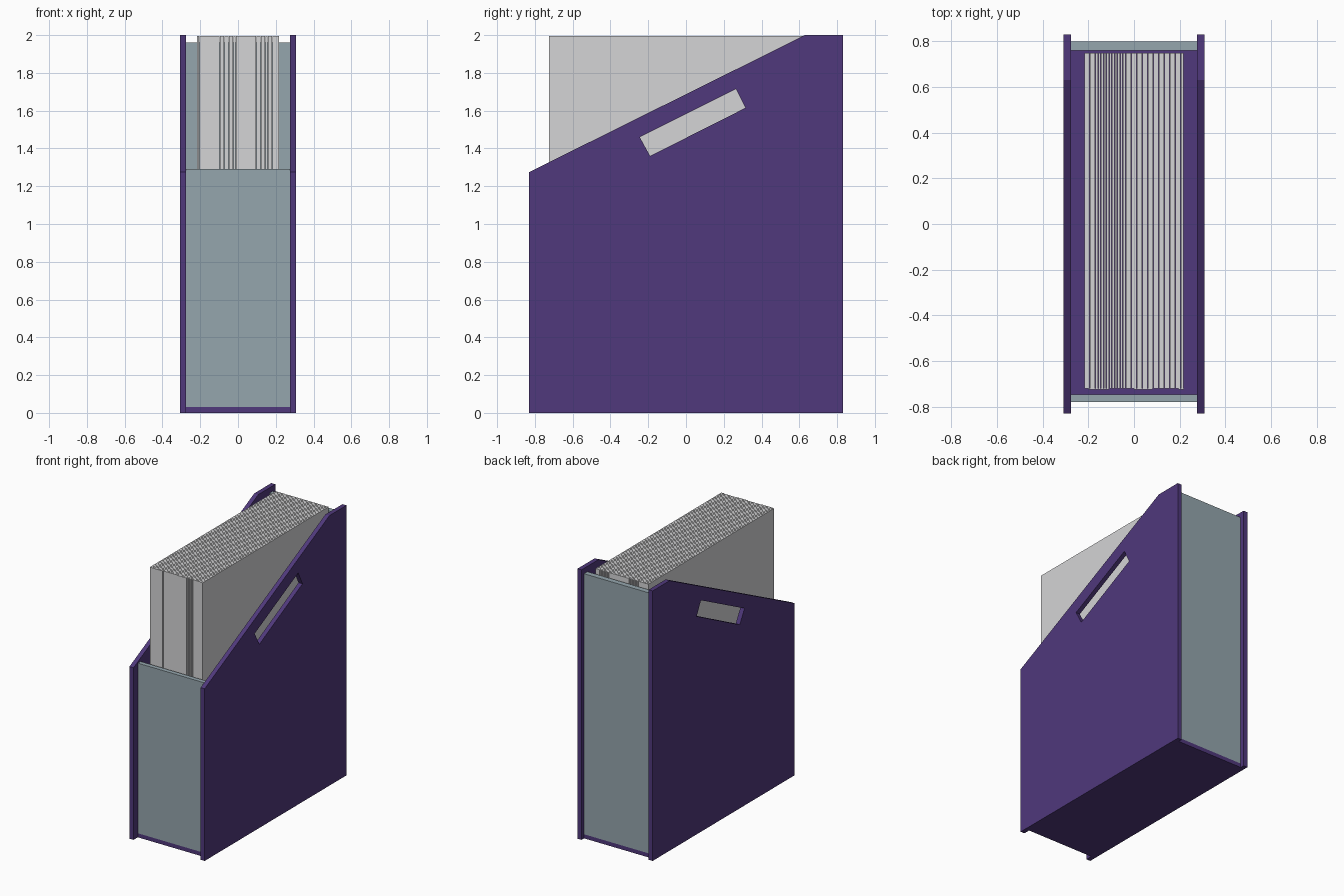
import bpy, bmesh
from mathutils import Vector

if "Cube" in bpy.data.objects:
    bpy.data.objects.remove(bpy.data.objects["Cube"])


def material(name, rgb):
    m = bpy.data.materials.new(name)
    m.diffuse_color = (*rgb, 1)
    m.use_nodes = True
    m.node_tree.nodes["Principled BSDF"].inputs["Base Color"].default_value = m.diffuse_color
    return m


purple = material("purple board", (0.08, 0.04, 0.20))
teal = material("grey teal board", (0.30, 0.38, 0.42))
paper = material("pale paper", (0.66, 0.66, 0.67))


def finish(name, bm, mat):
    bmesh.ops.recalc_face_normals(bm, faces=bm.faces)
    me = bpy.data.meshes.new(name)
    bm.to_mesh(me)
    bm.free()
    me.materials.append(mat)
    ob = bpy.data.objects.new(name, me)
    bpy.context.collection.objects.link(ob)
    return ob


def add_box(bm, x0, x1, y0, y1, z0, z1):
    lo, hi = Vector((x0, y0, z0)), Vector((x1, y1, z1))
    for v in bmesh.ops.create_cube(bm, size=1)["verts"]:
        v.co = (lo + hi) / 2 + v.co * (hi - lo)


def box(name, mat, *dims):
    bm = bmesh.new()
    add_box(bm, *dims)
    return finish(name, bm, mat)


# Side panels: sloped outline with a slanted hand slot
outline = [(-0.83, 0), (0.83, 0), (0.83, 2), (0.63, 2), (-0.83, 1.275)]
slot = [(-0.245, 1.46), (-0.19, 1.36), (0.315, 1.615), (0.265, 1.715)]


def side_panel(name, x0, x1):
    bm = bmesh.new()
    edges = []
    for loop in (outline, slot):
        vs = [bm.verts.new((x0, y, z)) for y, z in loop]
        edges += [bm.edges.new((vs[i - 1], vs[i])) for i in range(len(vs))]
    bmesh.ops.triangle_fill(bm, edges=edges, use_beauty=True, normal=(1, 0, 0))
    ext = bmesh.ops.extrude_face_region(bm, geom=bm.faces[:], use_keep_orig=True)
    moved = [g for g in ext["geom"] if isinstance(g, bmesh.types.BMVert)]
    bmesh.ops.translate(bm, verts=moved, vec=(x1 - x0, 0, 0))
    return finish(name, bm, purple)


side_panel("right_side_panel", 0.275, 0.308)
side_panel("left_side_panel", -0.308, -0.275)

# Base, front and back boards
box("base_board", purple, -0.275, 0.275, -0.78, 0.80, 0, 0.03)
box("front_board", teal, -0.275, 0.275, -0.78, -0.747, 0.03, 1.29)
box("back_board", teal, -0.275, 0.275, 0.76, 0.80, 0.03, 1.96)

# Stack of paper sheets separated by hairline gaps
bm = bmesh.new()
count, gap = 36, 0.0015
pitch = 0.435 / count
for i in range(count):
    x = -0.217 + i * pitch
    add_box(bm, x, x + pitch - gap, -0.72, 0.75, 0.031, 1.995)
# Folded spines closing two bundles and the outer edge at the front
for x0, x1 in ((-0.20, -0.11), (0.0, 0.08), (0.195, 0.218)):
    add_box(bm, x0, x1, -0.724, -0.72, 0.031, 1.995)
finish("paper_stack", bm, paper)
